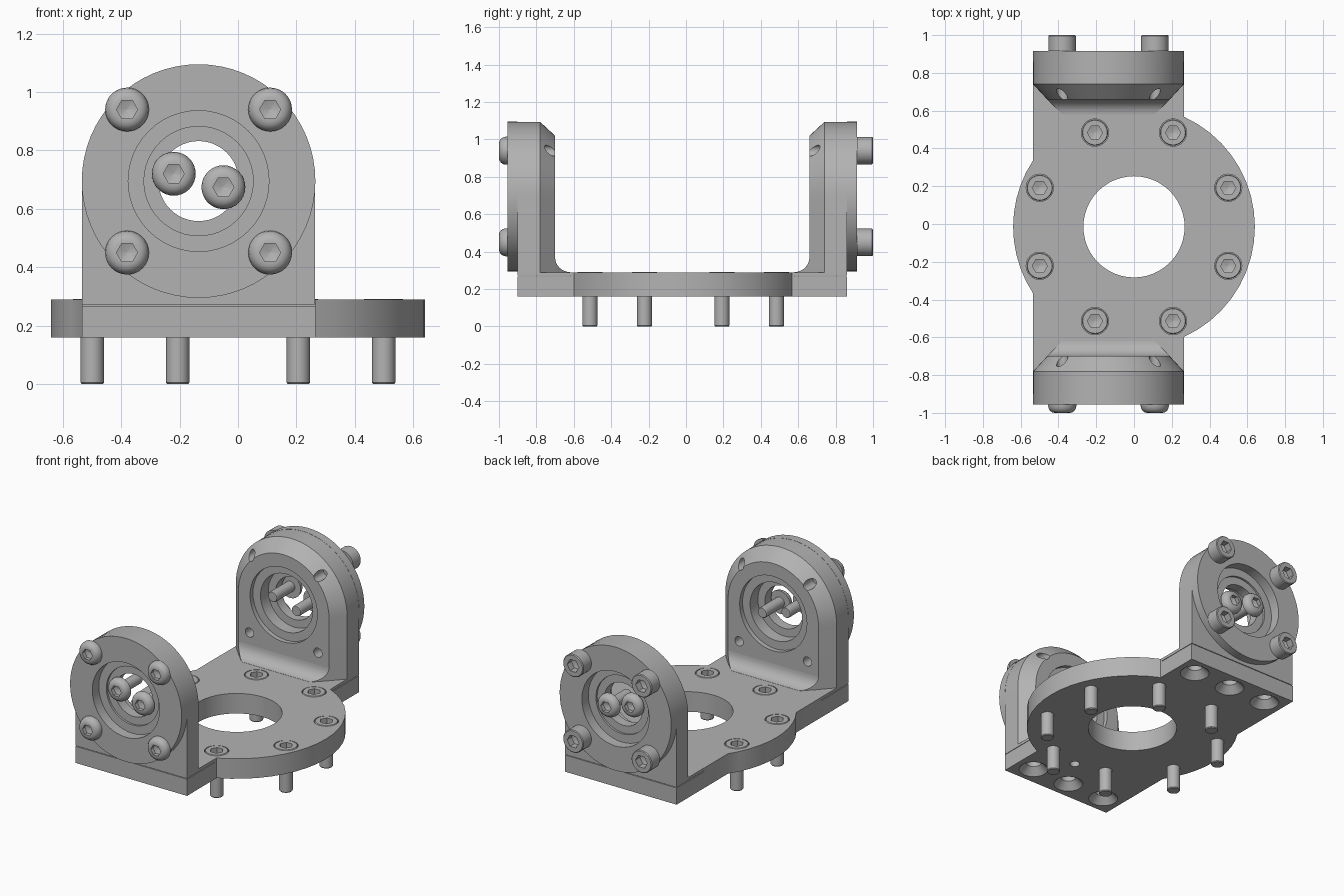
import bpy, bmesh
from math import sin, cos, pi, acos, radians
from mathutils import Matrix, Vector

cube = bpy.data.objects.get("Cube")
if cube:
    bpy.data.objects.remove(cube)

# One machined-metal colour
metal = bpy.data.materials.new("machined_grey")
metal.use_nodes = True
GREY = (0.45, 0.45, 0.45, 1)
metal.diffuse_color = GREY
metal.node_tree.nodes["Principled BSDF"].inputs["Base Color"].default_value = GREY

AX, AZ = -0.135, 0.695      # bearing axis
MID = -0.02                 # mirror plane between the two uprights
BASE, TOP = 0.16, 0.29      # base plate heights
DISC_Y = -0.015
TO_FRONT = Matrix.Rotation(pi / 2, 4, 'X')
TO_BACK = Matrix.Rotation(-pi / 2, 4, 'X')


def place(name, mesh, matrix=None):
    ob = bpy.data.objects.new(name, mesh)
    bpy.context.collection.objects.link(ob)
    if matrix:
        ob.matrix_world = matrix
    return ob


def loft(name, rows):
    """Skin equal-length closed rings and cap both ends."""
    bm = bmesh.new()
    rings = [[bm.verts.new(p) for p in row] for row in rows]
    n = len(rings[0])
    for a, b in zip(rings, rings[1:]):
        for i in range(n):
            j = (i + 1) % n
            bm.faces.new((a[i], a[j], b[j], b[i]))
    bm.faces.new(rings[0])
    bm.faces.new(rings[-1])
    bmesh.ops.recalc_face_normals(bm, faces=bm.faces)
    mesh = bpy.data.meshes.new(name)
    bm.to_mesh(mesh)
    bm.free()
    mesh.materials.append(metal)
    return place(name, mesh)


def turned(name, profile, centre=(0, 0, 0), turn=None, sides=48):
    """Turn (radius, height) points about z, then rotate and move into place."""
    rows = [[(r * cos(2 * pi * i / sides), r * sin(2 * pi * i / sides), z)
             for i in range(sides)] for r, z in profile]
    ob = loft(name, rows)
    ob.data.transform(Matrix.Translation(centre) @ (turn or Matrix()))
    return ob


def box(name, x0, x1, y0, y1, z0, z1):
    return loft(name, [[(x0, y0, z), (x1, y0, z), (x1, y1, z), (x0, y1, z)]
                       for z in (z0, z1)])


def cut(target, cutters, keep=False):
    """Subtract each cutter and apply the result."""
    for c in cutters:
        mod = target.modifiers.new("cut", 'BOOLEAN')
        mod.operation, mod.solver, mod.object = 'DIFFERENCE', 'EXACT', c
        bpy.context.view_layer.objects.active = target
        bpy.ops.object.modifier_apply(modifier=mod.name)
        if not keep:
            bpy.data.objects.remove(c)


def arc(r, a0, a1, n, cx=0, cy=0):
    return [(cx + r * cos(a0 + (a1 - a0) * i / n), cy + r * sin(a0 + (a1 - a0) * i / n))
            for i in range(n + 1)]


# Base plate: a disc merged with an off-centre rectangle
XL, XR, YF, YB, R = -0.535, 0.265, -0.90, 0.86, 0.64
ar, al = acos(XR / R), acos(-XL / R)
outline = ([(XR, YF)] + arc(R, -ar, ar, 18, 0, DISC_Y) + [(XR, YB), (XL, YB)]
           + arc(R, pi - al, pi + al, 10, 0, DISC_Y) + [(XL, YF)])
plate = loft("base_plate", [[(x, y, z) for x, y in outline] for z in (BASE, TOP)])
bolt_spots = [(0.54 * cos(radians(22.5 + 45 * k)), DISC_Y + 0.54 * sin(radians(22.5 + 45 * k)))
              for k in range(8)]
cutters = [turned("centre_hole", [(0.268, 0), (0.268, 1)], (0, DISC_Y, 0)),
           box("front_seat", -1, 1, -1, -0.62, 0.268, 1),
           box("back_seat", -1, 1, 0.58, 1, 0.268, 1),
           turned("pin_hole", [(0.03, 0), (0.03, 0.23)], (-0.01, -0.57, 0), sides=24)]
cutters += [turned("bolt_pocket", [(0.072, 0.2), (0.072, 0.5)], (x, y, 0), sides=32)
            for x, y in bolt_spots]
cutters += [turned("countersink", [(0.092, 0.15), (0.088, BASE), (0.045, 0.205), (0.045, 0.25)],
                   (AX + dx, y, 0), sides=32)
            for dx in (-0.275, 0, 0.275) for y in (-0.78, 0.74)]
cut(plate, cutters)

# Front upright: arched wall with a chamfered inner edge
def arch(half, y):
    pts = [(AX - half, 0.272), (AX + half, 0.272)]
    pts += [(x, z) for x, z in arc(half, 0, pi, 32, AX, AZ)]
    return [(x, y, z) for x, z in pts]


wall = loft("upright", [arch(0.399, -0.90), arch(0.399, -0.78), arch(0.325, -0.70)])
flange = turned("flange", [(0.40, 0), (0.40, 0.055)], (AX, -0.90, AZ), TO_FRONT, 64)

# Stepped bore through flange and wall
bore = turned("bore", [(0.241, -0.25), (0.241, -0.17), (0.187, -0.17), (0.187, -0.09),
                       (0.137, -0.09), (0.137, -0.025), (0.187, -0.025), (0.187, -0.012),
                       (0.241, -0.012), (0.241, 0.1)], (AX, -0.90, AZ), TO_FRONT)
cut(flange, [bore], keep=True)
corners = [(AX + sx * 0.245, AZ + sz * 0.245) for sx in (-1, 1) for sz in (-1, 1)]
cut(wall, [bore] + [turned("screw_hole", [(0.03, -0.3), (0.03, -0.1)], (x, -0.90, z),
                           TO_FRONT, 20) for x, z in corners])

# Foot slab and the concave fillet that joins it to the wall
slab = box("upright_foot", AX - 0.399, AX + 0.399, -0.899, -0.62, 0.272, TOP)
rows = []
for y, z in [(-0.72, 0.37)] + arc(0.08, pi, 1.5 * pi, 8, -0.62, 0.37):
    half = min(0.325, 0.325 - (y + 0.70))
    rows.append([(AX - half, y, 0.28), (AX + half, y, 0.28),
                 (AX + half, y, z + 0.001), (AX - half, y, z + 0.001)])
fillet = loft("foot_fillet", rows)


# Screws: head above the seat at z = 0, shaft below, hex socket in the head
def screw(name, head, radius, length, socket, depth):
    top = head[-1][1]
    ob = turned(name, [(radius * 0.9, -length), (radius, -length + 0.005), (radius, 0)] + head,
                sides=32)
    cut(ob, [turned("hex", [(socket * 0.1, top - depth - 0.012), (socket, top - depth),
                            (socket, top + 0.1)], sides=6)])
    mesh = ob.data
    bpy.data.objects.remove(ob)
    return mesh


def button(name, length, radius):
    head = [(0.075, 0), (0.075, 0.006)] + [(0.04 + 0.035 * cos(a), 0.006 + 0.039 * sin(a))
                                           for a in (0.4, 0.8, 1.2, pi / 2)]
    return screw(name, head, radius, length, 0.036, 0.025)


flange_button = button("flange_button_screw", 0.15, 0.03)
centre_button = button("centre_button_screw", 0.18, 0.034)
cap = screw("cap_screw", [(0.073, 0), (0.073, 0.08), (0.068, 0.085)], 0.03, 0.15, 0.042, 0.045)
flush = screw("plate_screw", [(0.069, 0), (0.069, 0.088), (0.065, 0.092)], 0.04, 0.2, 0.04, 0.05)

for x, y in bolt_spots:
    place("plate_screw", flush, Matrix.Translation((x, y, 0.2)))
for x, z in corners:
    place("front_flange_screw", flange_button, Matrix.Translation((x, -0.955, z)) @ TO_FRONT)
    place("back_flange_screw", cap, Matrix.Translation((x, 0.915, z)) @ TO_BACK)
for x, z in ((-0.22, 0.72), (-0.05, 0.674)):
    place("front_centre_screw", centre_button, Matrix.Translation((x, -0.888, z)) @ TO_FRONT)
    place("back_centre_screw", centre_button, Matrix.Translation((x, 0.848, z)) @ TO_BACK)

# Back upright mirrors the front one
flip = Matrix.Translation((0, 2 * MID, 0)) @ Matrix.Scale(-1, 4, Vector((0, 1, 0)))
for part in (wall, flange, slab, fillet):
    mesh = part.data.copy()
    mesh.transform(flip)
    mesh.flip_normals()
    place("back_" + part.name, mesh)
    part.name = "front_" + part.name

# Smooth the round surfaces and keep machined edges sharp
bpy.ops.object.select_all(action='DESELECT')
for ob in bpy.context.scene.objects:
    if ob.type == 'MESH':
        ob.select_set(True)
        bpy.context.view_layer.objects.active = ob
bpy.ops.object.shade_smooth_by_angle(angle=radians(30))
